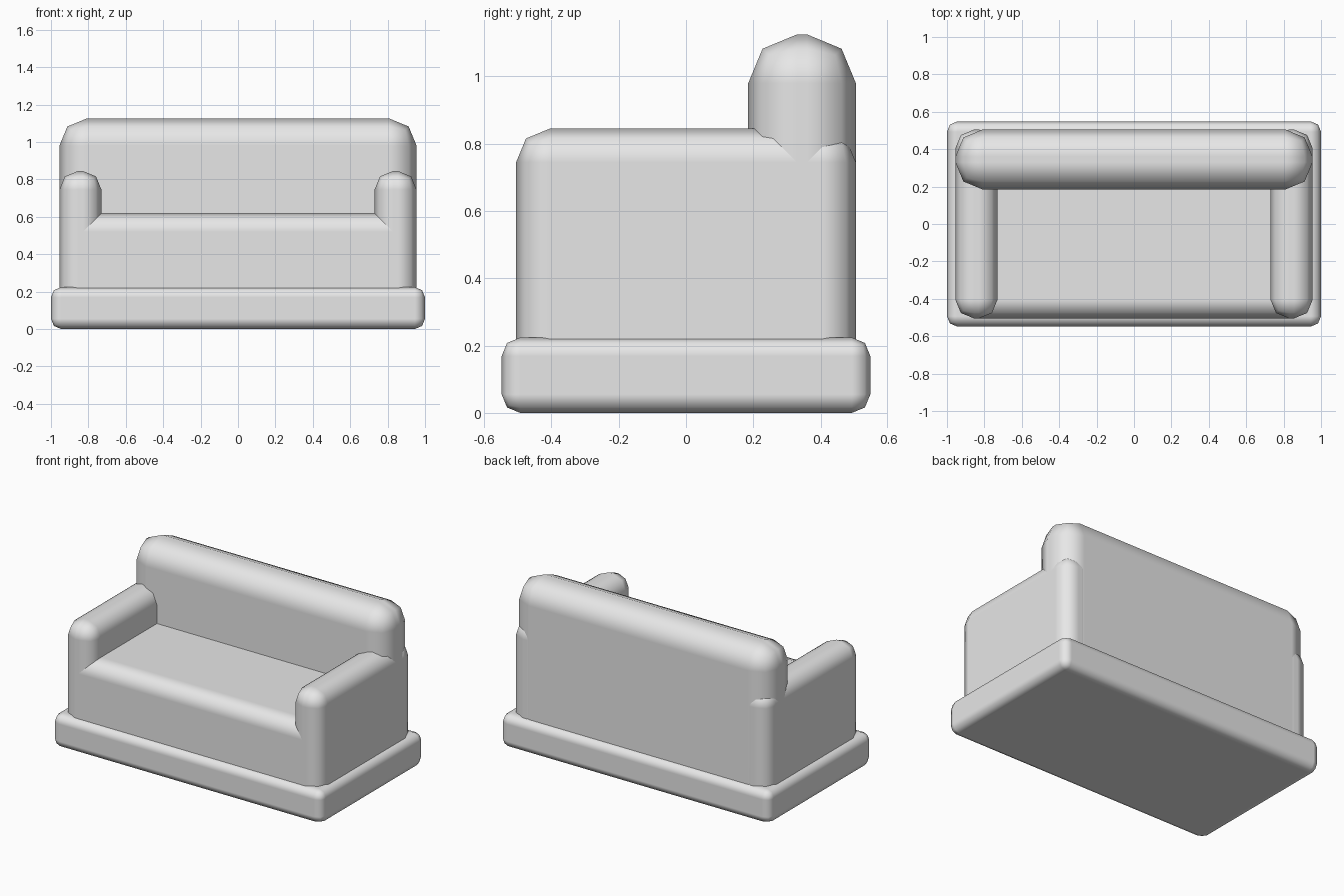
import bpy
import bmesh
from mathutils import Vector

old = bpy.data.objects.get("Cube")
if old:
    bpy.data.objects.remove(old, do_unlink=True)

# Single plain upholstery colour
GREY = (0.8, 0.8, 0.8, 1.0)
fabric = bpy.data.materials.new("light_grey_fabric")
fabric.use_nodes = True
fabric.diffuse_color = GREY
fabric.node_tree.nodes["Principled BSDF"].inputs["Base Color"].default_value = GREY


def soft_box(name, low, high, radius):
    """Box between two corners with two-step rounded edges."""
    low, high = Vector(low), Vector(high)
    centre, size = (low + high) / 2, high - low
    mesh = bpy.data.meshes.new(name)
    bm = bmesh.new()
    bmesh.ops.create_cube(bm, size=1)
    bmesh.ops.scale(bm, vec=size, verts=bm.verts)
    for face in bm.faces:
        face.smooth = True
    bm.to_mesh(mesh)
    bm.free()
    mesh.materials.append(fabric)
    obj = bpy.data.objects.new(name, mesh)
    obj.location = centre
    bpy.context.collection.objects.link(obj)
    bevel = obj.modifiers.new("rounded_edges", "BEVEL")
    bevel.width = radius
    bevel.segments = 2
    bevel.limit_method = "NONE"
    bevel.harden_normals = True
    return obj


# Plinth under the whole sofa
soft_box("base", (-1, -0.548, 0), (1, 0.548, 0.224), 0.055)

# Seat block, its ends buried in the arms
soft_box("seat", (-0.93, -0.505, 0.05), (0.93, 0.4, 0.62), 0.1)

# Tall backrest
soft_box("backrest", (-0.955, 0.185, 0.04), (0.955, 0.505, 1.125), 0.145)

# Matching armrests
for side, x0, x1 in (("left", 0.73, 0.955), ("right", -0.955, -0.73)):
    soft_box(side + "_armrest", (x0, -0.505, 0.05), (x1, 0.505, 0.845), 0.1)
